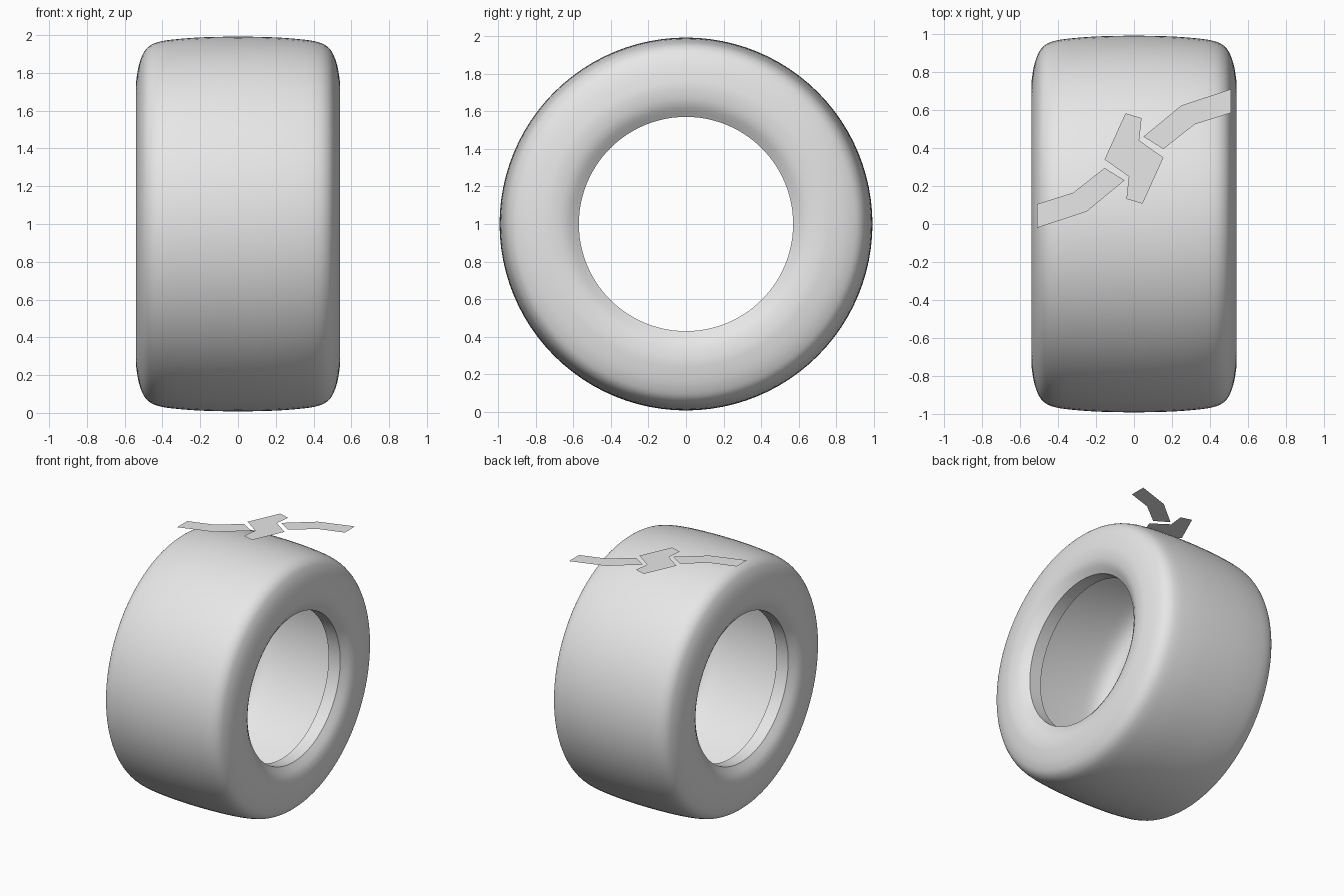
import bpy, bmesh, math
from mathutils import Vector

if "Cube" in bpy.data.objects:
    bpy.data.objects.remove(bpy.data.objects["Cube"])

rubber = bpy.data.materials.new("plain grey")
rubber.diffuse_color = (0.8, 0.8, 0.8, 1)
rubber.use_nodes = True
rubber.node_tree.nodes["Principled BSDF"].inputs["Base Color"].default_value = rubber.diffuse_color


def add_object(name, bm):
    mesh = bpy.data.meshes.new(name)
    bm.to_mesh(mesh)
    bm.free()
    mesh.materials.append(rubber)
    obj = bpy.data.objects.new(name, mesh)
    bpy.context.collection.objects.link(obj)
    return obj


def smooth_curve(points, steps=3):
    """Round a polyline of 2D points with a Catmull-Rom spline."""
    p = [Vector(q) for q in points]
    p = [2 * p[0] - p[1]] + p + [2 * p[-1] - p[-2]]
    out = []
    for a, b, c, d in zip(p, p[1:], p[2:], p[3:]):
        for i in range(steps):
            t = i / steps
            out.append(0.5 * (2 * b + (c - a) * t + (2 * a - 5 * b + 4 * c - d) * t**2
                              + (3 * b - a - 3 * c + d) * t**3))
    return out + [p[-2]]


def mirrored(half):
    """Full width (x, radius) points from the half that starts at x = 0."""
    return [(-x, r) for x, r in half[:0:-1]] + half


# Tyre carcass: outer and inner skins joined by a flat bead at the rim
outer = mirrored([(0, .992), (.2, .988), (.35, .976), (.42, .964), (.46, .948), (.49, .922),
                  (.51, .885), (.525, .84), (.536, .78), (.54, .72), (.525, .64), (.48, .57)])
inner = mirrored([(0, .892), (.2, .888), (.33, .875), (.4, .835), (.43, .77), (.425, .68),
                  (.38, .57)])
profile = smooth_curve(outer) + smooth_curve(inner)[::-1]

SEGMENTS = 96
bm = bmesh.new()
rings = []
for s in range(SEGMENTS):
    a = 2 * math.pi * s / SEGMENTS
    rings.append([bm.verts.new((p.x, p.y * math.sin(a), 1 + p.y * math.cos(a))) for p in profile])
n = len(profile)
for s in range(SEGMENTS):
    r0, r1 = rings[s], rings[(s + 1) % SEGMENTS]
    for i in range(n):
        j = (i + 1) % n
        bm.faces.new((r0[i], r0[j], r1[j], r1[i]))
bmesh.ops.recalc_face_normals(bm, faces=bm.faces)
tyre = add_object("tyre", bm)
bpy.context.view_layer.objects.active = tyre
tyre.select_set(True)
bpy.ops.object.shade_smooth_by_angle(angle=math.radians(35))
tyre.select_set(False)


# Flat tread pattern pieces lying across the top
def tread_piece(name, outline):
    bm = bmesh.new()
    face = bm.faces.new([bm.verts.new((x, y, 1.997)) for x, y in outline])
    face.normal_update()
    if face.normal.z < 0:
        face.normal_flip()
    add_object(name, bm)


def half_turn(points):
    """Rotate points by 180 degrees about the centre of the pattern."""
    return [(-x, 0.69 - y) for x, y in points]


arm = [(.05, .46), (.25, .625), (.51, .71), (.51, .585), (.32, .525), (.155, .395)]
block = [(-.045, .583), (.04, .558), (.027, .44), (.155, .35)]
tread_piece("tread_arm_right", arm)
tread_piece("tread_arm_left", half_turn(arm))
tread_piece("tread_block_centre", block + half_turn(block))
